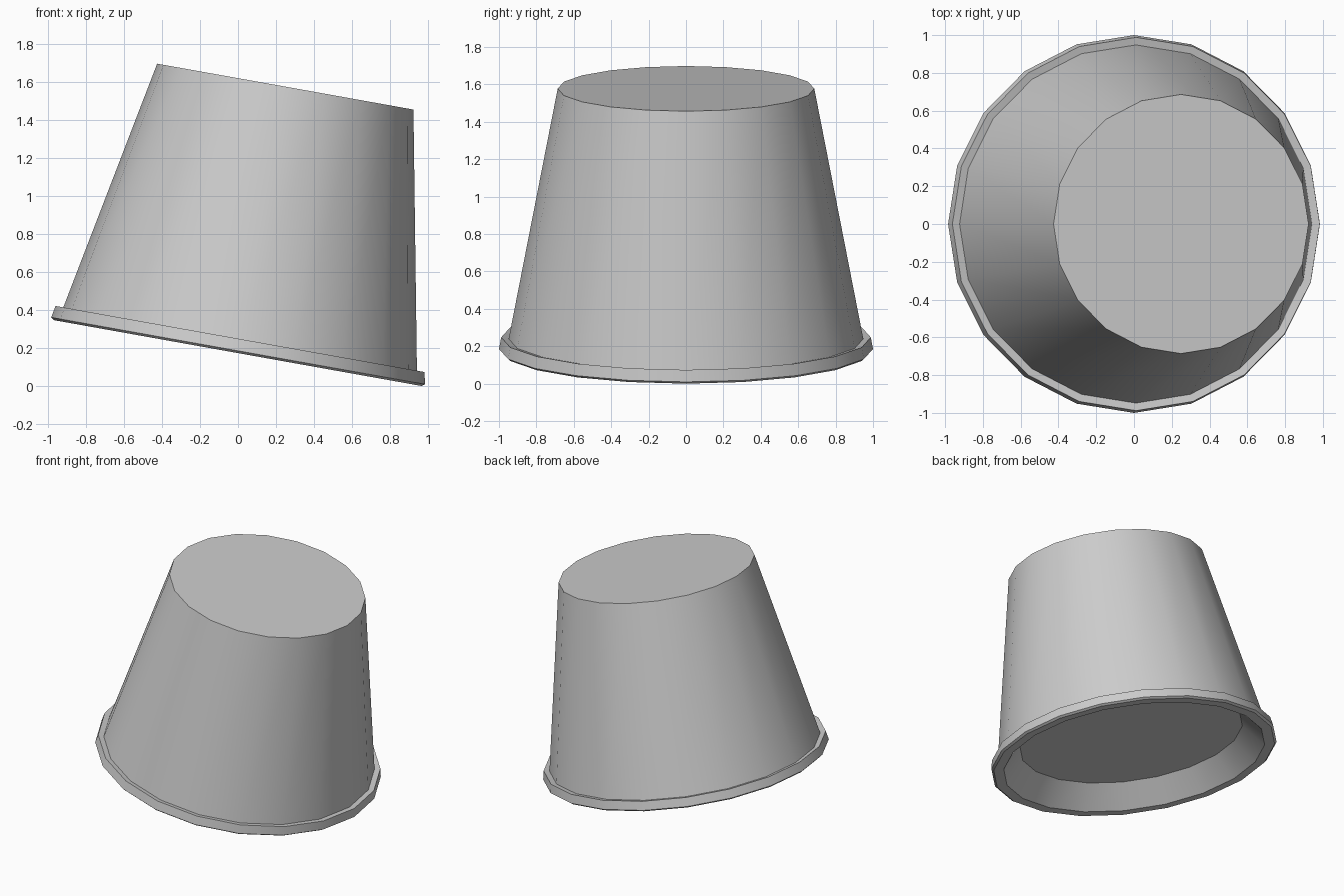
import bpy, bmesh, math
from mathutils import Matrix

if "Cube" in bpy.data.objects:
    bpy.data.objects.remove(bpy.data.objects["Cube"])

SIDES = 20
TILT = math.radians(10.15)

# (radius, height) along the bucket axis, from the recessed fill to the closed end
profile = [
    (0.78, 0.158),   # recessed disc inside the mouth
    (0.915, 0.0),    # inner edge of the mouth
    (0.985, 0.0),    # rim underside
    (1.0, 0.012),    # rim outer edge
    (0.988, 0.075),  # rim upper edge
    (0.948, 0.067),  # where the wall meets the rim
    (0.686, 1.426),  # closed end
]

# Upturned bucket: rings bridged along the profile, capped at both ends
bm = bmesh.new()
rings = []
for r, z in profile:
    rings.append([bm.verts.new((r * math.cos(2 * math.pi * i / SIDES),
                                r * math.sin(2 * math.pi * i / SIDES), z))
                  for i in range(SIDES)])
for a, b in zip(rings, rings[1:]):
    for i in range(SIDES):
        j = (i + 1) % SIDES
        bm.faces.new((a[i], a[j], b[j], b[i]))
bm.faces.new(rings[0][::-1])
bm.faces.new(rings[-1])

# Tilt sideways and rest on the ground
bmesh.ops.transform(bm, matrix=Matrix.Rotation(TILT, 4, 'Y'), verts=bm.verts)
low = min(v.co.z for v in bm.verts)
mid = (min(v.co.x for v in bm.verts) + max(v.co.x for v in bm.verts)) / 2
bmesh.ops.translate(bm, vec=(-mid, 0, -low), verts=bm.verts)
bmesh.ops.recalc_face_normals(bm, faces=bm.faces)

mesh = bpy.data.meshes.new("bucket")
bm.to_mesh(mesh)
bm.free()
bucket = bpy.data.objects.new("bucket", mesh)
bpy.context.collection.objects.link(bucket)
bpy.context.view_layer.objects.active = bucket
bucket.select_set(True)
bpy.ops.object.shade_smooth_by_angle(angle=math.radians(30))
